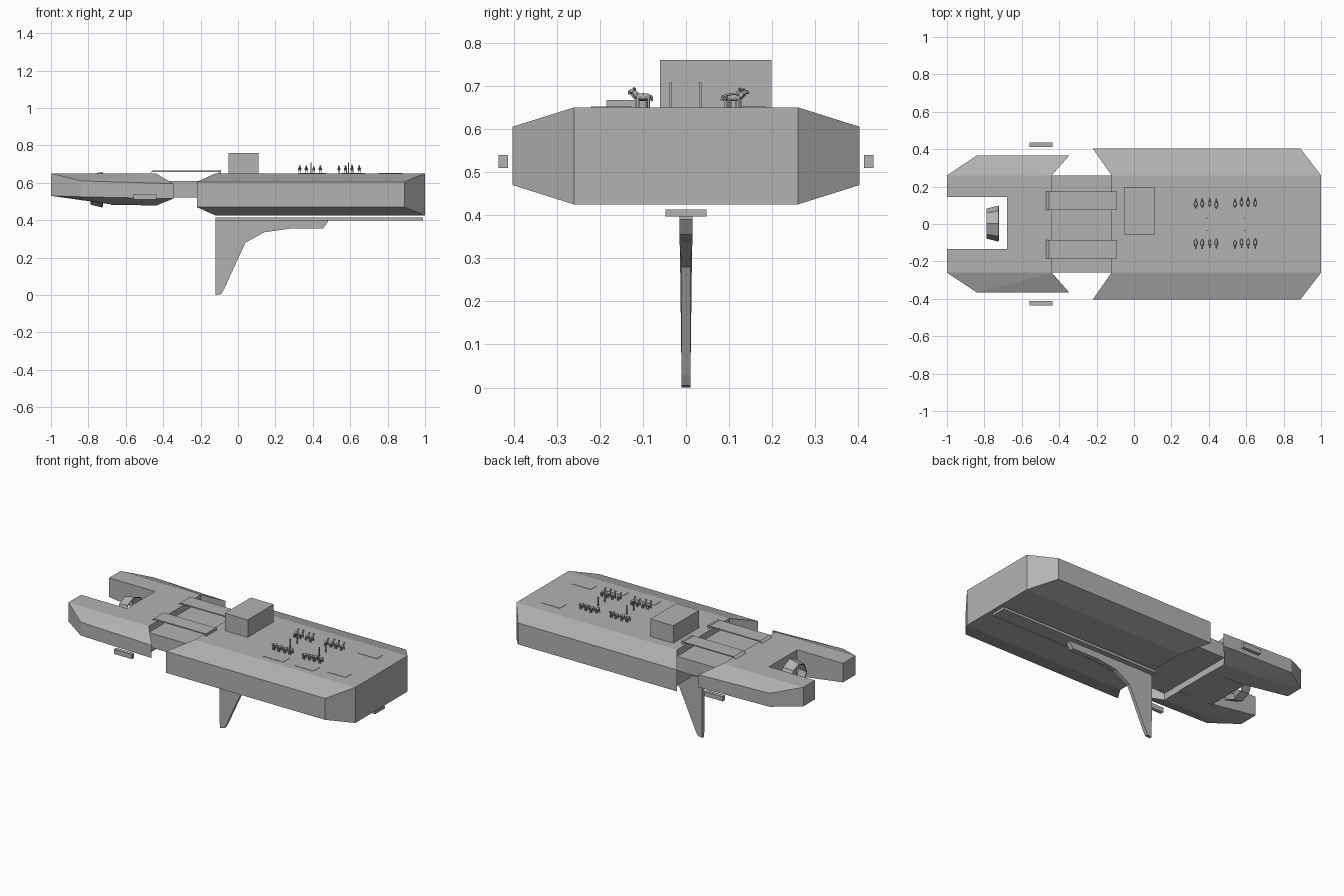
import bpy, bmesh, math, random
from mathutils import Matrix, Vector

if "Cube" in bpy.data.objects:
    bpy.data.objects.remove(bpy.data.objects["Cube"])

random.seed(3)
grey = bpy.data.materials.new("hull grey")
grey.diffuse_color = (0.45, 0.45, 0.45, 1)
grey.use_nodes = True
grey.node_tree.nodes["Principled BSDF"].inputs["Base Color"].default_value = grey.diffuse_color


def finish(name, bm):
    bmesh.ops.recalc_face_normals(bm, faces=bm.faces)
    me = bpy.data.meshes.new(name)
    bm.to_mesh(me)
    bm.free()
    me.materials.append(grey)
    ob = bpy.data.objects.new(name, me)
    bpy.context.collection.objects.link(ob)
    return ob


def add_box(bm, x0, x1, y0, y1, z0, z1):
    m = Matrix.Translation(((x0 + x1) / 2, (y0 + y1) / 2, (z0 + z1) / 2))
    m = m @ Matrix.Diagonal((x1 - x0, y1 - y0, z1 - z0, 1))
    bmesh.ops.create_cube(bm, size=1, matrix=m)


def box(name, *b):
    bm = bmesh.new()
    add_box(bm, *b)
    return finish(name, bm)


def prism(name, profile, y0, y1, half_width=None):
    """Side profile in x, z pulled along y."""
    bm = bmesh.new()
    rings = []
    for y in (y0, y1):
        rings.append([bm.verts.new((x, math.copysign(half_width(z), y) if half_width else y, z))
                      for x, z in profile])
    a, b = rings
    bm.faces.new(a)
    bm.faces.new(b[::-1])
    n = len(a)
    for i in range(n):
        bm.faces.new((a[i], a[(i + 1) % n], b[(i + 1) % n], b[i]))
    return finish(name, bm)


def sponson(name, side, inner, outer, y_in, y_out):
    """Convex side block between an inner and an outer outline."""
    bm = bmesh.new()
    for pts, y in ((inner, y_in), (outer, y_out)):
        for x, z in pts:
            bm.verts.new((x, y * side, z))
    bmesh.ops.convex_hull(bm, input=bm.verts)
    bmesh.ops.dissolve_limit(bm, angle_limit=0.02, verts=bm.verts, edges=bm.edges)
    return finish(name, bm)


# Main hull
box("main_hull", -0.12, 1, -0.26, 0.26, 0.425, 0.65)
# Bow hull: two prongs and the block between them
box("bow_bridge", -0.68, -0.44, -0.135, 0.145, 0.48, 0.65)
prong = [(-1, 0.65), (-0.44, 0.65), (-0.44, 0.477), (-0.68, 0.485), (-1, 0.53)]
prism("bow_prong_right", prong, -0.26, -0.135)
prism("bow_prong_left", prong, 0.145, 0.26)
# Sloped side blocks
for s, tag in ((-1, "right"), (1, "left")):
    sponson("main_side_" + tag, s,
            [(-0.12, 0.425), (1, 0.425), (1, 0.65), (-0.12, 0.65)],
            [(-0.22, 0.47), (0.89, 0.47), (0.89, 0.605), (-0.22, 0.605)], 0.26, 0.403)
    sponson("bow_side_" + tag, s, prong,
            [(-0.84, 0.61), (-0.345, 0.595), (-0.345, 0.515), (-0.84, 0.525)], 0.26, 0.367)
    box("side_pod_" + tag, -0.56, -0.435, *sorted((s * 0.413, s * 0.435)), 0.51, 0.54)

# Link between hulls and its gangways
box("hull_link", -0.44, -0.12, -0.26, 0.26, 0.52, 0.61)
for tag, y in (("left", 0.125), ("right", -0.135)):
    prism("gangway_" + tag, [(-0.47, 0.652), (-0.455, 0.665), (-0.1, 0.665),
                             (-0.1, 0.658), (-0.455, 0.658)], y - 0.05, y + 0.05)
    box("gangway_hinge_" + tag, -0.105, -0.092, y - 0.05, y + 0.05, 0.65, 0.667)

# Deck cabin
box("cabin", -0.05, 0.11, -0.06, 0.198, 0.65, 0.76)

# Open tapered duct in the bow notch
bm = bmesh.new()
bmesh.ops.create_cone(bm, cap_ends=False, segments=8, radius1=0.08, radius2=0.096, depth=0.065,
                      matrix=Matrix.Translation((-0.757, 0.002, 0.563)) @ Matrix.Rotation(math.pi / 2, 4, 'Y'))
duct = finish("bow_duct", bm)
duct.modifiers.new("wall", 'SOLIDIFY').thickness = 0.006

# Keel rail and fin
box("keel_rail", -0.12, 0.99, -0.048, 0.048, 0.397, 0.413)
prism("keel_fin", [(-0.12, 0.4), (-0.12, 0), (-0.09, 0.005), (-0.075, 0.03), (0.04, 0.28),
                   (0.14, 0.335), (0.28, 0.355), (0.455, 0.355), (0.48, 0.39), (0.48, 0.4)],
      -1, 1, lambda z: 0.015 if z > 0.3 else 0.01)

# Deck hatches
for i, (x0, x1, y) in enumerate(((0.33, 0.47, -0.19), (0.55, 0.68, -0.19),
                                 (0.75, 0.88, -0.155), (0.75, 0.88, 0.155))):
    box("deck_hatch_%d" % i, x0, x1, y - 0.03, y + 0.03, 0.65, 0.652)

# Tether posts
for i, x in enumerate((0.39, 0.59)):
    for j, y in enumerate((-0.035, 0.033)):
        box("post_%d_%d" % (i, j), x - 0.003, x + 0.003, y - 0.003, y + 0.003, 0.65, 0.708)


# Livestock standing in two rows, heads outward
def animal(name, x, y, side, scale):
    bm = bmesh.new()

    def blob(loc, size, tilt=0):
        m = Matrix.Translation(loc) @ Matrix.Rotation(tilt, 4, 'X') @ Matrix.Diagonal((*size, 1))
        bmesh.ops.create_icosphere(bm, subdivisions=2, radius=1, matrix=m)
    blob((0, -0.003, 0.024), (0.009, 0.019, 0.008))             # body
    blob((0, 0.015, 0.031), (0.0045, 0.006, 0.010), -0.6)       # neck
    blob((0, 0.022, 0.037), (0.0045, 0.008, 0.0045), -0.4)      # head
    blob((0, -0.022, 0.022), (0.0015, 0.0025, 0.007), -0.3)     # tail
    for sx in (-1, 1):
        for ly in (-0.015, 0.01):
            add_box(bm, sx * 0.005 - 0.0018, sx * 0.005 + 0.0018, ly - 0.002, ly + 0.002, 0, 0.022)
        blob((sx * 0.004, 0.017, 0.042), (0.0012, 0.0015, 0.004))  # ear
    m = Matrix.Translation((x, y, 0.65)) @ Matrix.Diagonal((side * scale, side * scale, scale, 1))
    bmesh.ops.transform(bm, matrix=m, verts=bm.verts)
    finish(name, bm)


for side, y, tag in ((1, 0.112, "left"), (-1, -0.105, "right")):
    for i, x in enumerate((0.33, 0.365, 0.405, 0.44, 0.54, 0.575, 0.61, 0.648)):
        animal("animal_%s_%d" % (tag, i), x, y + random.uniform(-0.006, 0.006), side,
               random.uniform(0.92, 1.05))
